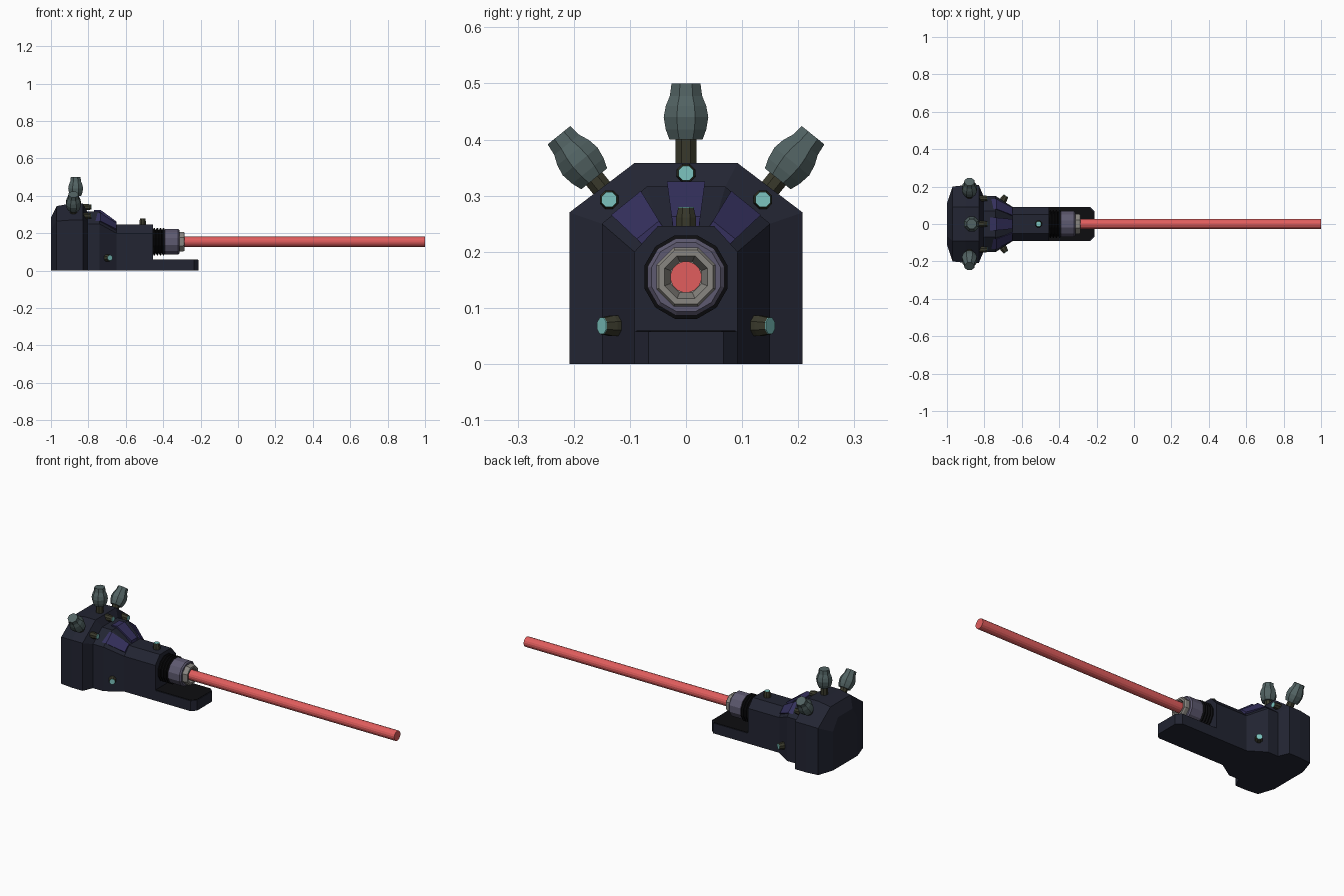
import bpy, bmesh, math
from mathutils import Vector, Matrix

if "Cube" in bpy.data.objects:
    bpy.data.objects.remove(bpy.data.objects["Cube"])

def mat(name, *c):
    m = bpy.data.materials.new(name)
    m.diffuse_color = (*c, 1)
    m.use_nodes = True
    m.node_tree.nodes["Principled BSDF"].inputs["Base Color"].default_value = m.diffuse_color
    return m

NAVY = mat("navy", .016, .018, .032)
BLACK = mat("black", .004, .004, .005)
PURPLE = mat("purple", .035, .03, .11)
STEEL = mat("violet_steel", .11, .10, .16)
GREY = mat("warm_grey", .25, .24, .22)
OLIVE = mat("olive", .04, .04, .024)
TEAL = mat("teal", .2, .55, .52)
BULB = mat("bulb", .085, .125, .125)
RED = mat("red", .75, .11, .11)

def loft(name, rings, material, matrix=None):
    """Skin a list of equal-length point rings and cap both ends."""
    bm = bmesh.new()
    vs = [[bm.verts.new(p) for p in r] for r in rings]
    n = len(vs[0])
    for a, b in zip(vs, vs[1:]):
        for i in range(n):
            j = (i + 1) % n
            bm.faces.new((a[i], a[j], b[j], b[i]))
    bm.faces.new(vs[0][::-1])
    bm.faces.new(vs[-1])
    bmesh.ops.recalc_face_normals(bm, faces=bm.faces)
    me = bpy.data.meshes.new(name)
    bm.to_mesh(me)
    bm.free()
    me.materials.append(material)
    ob = bpy.data.objects.new(name, me)
    if matrix:
        ob.matrix_world = matrix
    bpy.context.collection.objects.link(ob)
    return ob

def lathe(name, profile, sides, origin, direction, material):
    """Profile is (distance along axis, radius)."""
    rings = []
    for t, r in profile:
        angles = [2 * math.pi * (i + .5) / sides for i in range(sides)]
        rings.append([(r * math.cos(a), r * math.sin(a), t) for a in angles])
    q = Vector(direction).to_track_quat('Z', 'Y')
    return loft(name, rings, material, Matrix.Translation(origin) @ q.to_matrix().to_4x4())

def arch(x, w, shoulder, tw, top):
    return [(x, -w, 0), (x, -w, shoulder), (x, -tw, top),
            (x, tw, top), (x, w, shoulder), (x, w, 0)]

def lamp(name, origin, direction, length, r):
    """Olive socket with a teal lens on its end."""
    d = Vector(direction).normalized()
    lathe(name + "_socket", [(0, r), (length * .6, r), (length, r * .8)], 8, origin, d, OLIVE)
    lathe(name + "_lens", [(0, r * .8), (.002, r * .8)], 8, Vector(origin) + d * length, d, TEAL)

# Housing: rear block, middle step, sloped shoulder and neck
loft("housing", [arch(*s) for s in (
    (-1.0, .11, .22, .065, .285),
    (-.97, .20, .265, .09, .345),
    (-.90, .208, .27, .092, .358),
    (-.83, .208, .27, .092, .358),
    (-.805, .15, .25, .07, .316),
    (-.74, .15, .25, .07, .316),
    (-.65, .092, .20, .05, .246),
    (-.455, .092, .20, .05, .246))], NAVY)

# Base plate under the barrel with clipped front corners
def plate(z, inset):
    w, f = .092 - inset, -.21 - inset
    return [(-.47, -w, z), (f - .025, -w, z), (f, -w + .025, z),
            (f, w - .025, z), (f - .025, w, z), (-.47, w, z)]
loft("base_plate", [plate(0, 0), plate(.058, 0)], NAVY)
loft("base_plate_pad", [plate(.057, .004), plate(.06, .004)], BLACK)

# Three purple fins fanned around the barrel axis
for k, name in enumerate(("left", "centre", "right")):
    turn = (Matrix.Translation((0, 0, .155)) @ Matrix.Rotation(math.radians((k - 1) * 39), 4, 'X'))
    def section(w, k0):
        pts = ((-.77, .13), (-.77, .168), (-.735, .17), (-.65, .108), (-.65, .08), (-.70, .08))
        return [(x, k0 * (.022 + .012 * (z - .08) / .09), z) for x, z in pts]
    loft("fin_" + name, [section(0, -1), section(0, 1)], PURPLE, turn)

# Threaded coupling, collar and open nozzle
axis = Vector((0, 0, .155))
X = (1, 0, 0)
thread = [(-.47, .066)]
for i in range(4):
    x = -.455 + i * .0165
    thread += [(x, .066), (x + .005, .077), (x + .010, .077), (x + .0145, .066)]
lathe("coupling", thread, 12, axis, X, BLACK)
lathe("collar", [(-.395, .064), (-.39, .071), (-.32, .071), (-.313, .064)], 12, axis, X, STEEL)
lathe("nozzle", [(-.33, .057), (-.293, .057), (-.285, .052), (-.285, .041),
                 (-.31, .030)], 8, axis, X, GREY)

# Beam
lathe("beam", [(-.31, .028), (1, .028)], 16, axis, X, RED)

# Bulb-topped knobs: one upright, two tilted outwards
bulb = [(0, .032), (.018, .039), (.04, .043), (.06, .039), (.078, .031), (.1, .028)]
for side, name in ((-1, "left"), (0, "centre"), (1, "right")):
    a = math.radians(39 * side)
    d = Vector((0, math.sin(a), math.cos(a)))
    o = Vector((-.88, side * .1635, .33)) if side else Vector((-.868, 0, .40))
    lathe("knob_stem_" + name, [(-.06, .020), (.01, .020)], 8, o, d, OLIVE)
    lathe("knob_bulb_" + name, bulb, 8, o, d, BULB)

# Indicator lamps on the rear block, the shoulders and the neck
for y, z, name in ((-.137, .293, "left"), (0, .34, "centre"), (.137, .293, "right")):
    lamp("rear_lamp_" + name, (-.84, y, z), X, .055, .018)
for s, name in ((-1, "left"), (1, "right")):
    lamp("shoulder_lamp_" + name, (-.713, s * .107, .068), (.55, s * .83, 0), .05, .02)
lamp("neck_lamp", (-.51, 0, .235), (0, 0, 1), .043, .019)
